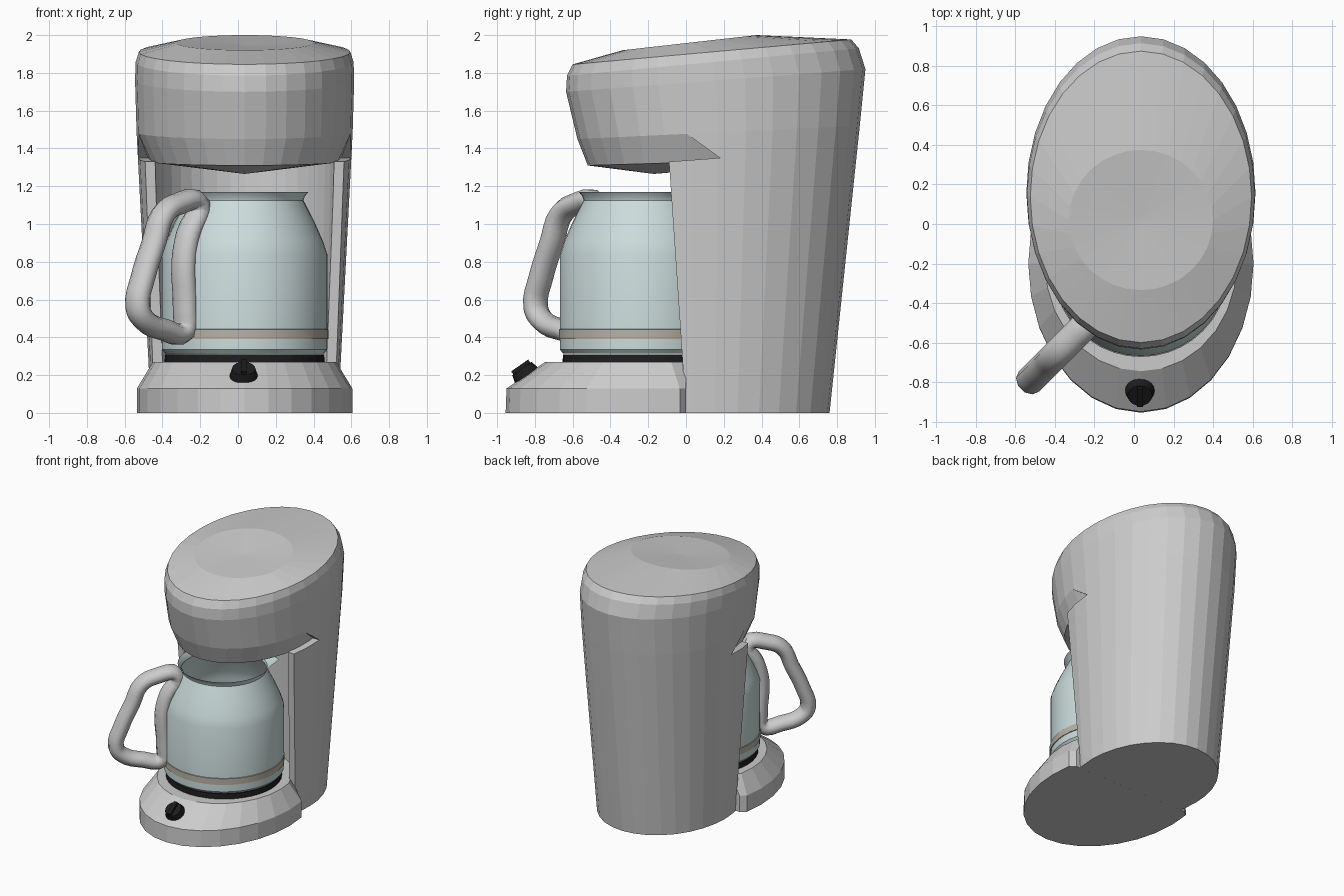
import bpy, bmesh
from math import sin, cos, pi, radians
from mathutils import Vector, Matrix

if "Cube" in bpy.data.objects:
    bpy.data.objects.remove(bpy.data.objects["Cube"])

CX = 0.035          # shared centre line of the machine
CARAFE_Y = -0.23


def material(name, rgb):
    m = bpy.data.materials.new(name)
    m.diffuse_color = (*rgb, 1)
    m.use_nodes = True
    m.node_tree.nodes["Principled BSDF"].inputs["Base Color"].default_value = m.diffuse_color
    return m


BLACK = material("black", (0.012, 0.012, 0.012))
GLASS = material("glass", (0.60, 0.71, 0.71))
BAND = material("band", (0.48, 0.45, 0.38))


def finish(bm, name, mat=None, smooth=False):
    bmesh.ops.recalc_face_normals(bm, faces=bm.faces)
    me = bpy.data.meshes.new(name)
    bm.to_mesh(me)
    bm.free()
    ob = bpy.data.objects.new(name, me)
    bpy.context.collection.objects.link(ob)
    if mat:
        me.materials.append(mat)
    if smooth:
        activate(ob)
        bpy.ops.object.shade_smooth_by_angle(angle=radians(30))
    return ob


def activate(ob):
    bpy.ops.object.select_all(action='DESELECT')
    ob.select_set(True)
    bpy.context.view_layer.objects.active = ob


def ring(y0, y1, half_x, z0, z1, n=32, y_max=9):
    """Ellipse from y0 to y1, tilted from height z0 at the front to z1 at the back."""
    pts = []
    for i in range(n):
        a = 2 * pi * i / n
        t = (1 - cos(a)) / 2
        pts.append(Vector((CX + half_x * sin(a), min(y0 + (y1 - y0) * t, y_max), z0 + (z1 - z0) * t)))
    return pts


def loft(name, rings, bottom=None, top=None, **kw):
    """Skin rings together; the ends are flat caps or fans to a given tip."""
    bm = bmesh.new()
    vs = [[bm.verts.new(p) for p in r] for r in rings]
    n = len(vs[0])
    for lo, hi in zip(vs, vs[1:]):
        for i in range(n):
            j = (i + 1) % n
            bm.faces.new((lo[i], lo[j], hi[j], hi[i]))
    for loop, tip in ((vs[0], bottom), (vs[-1], top)):
        if tip:
            t = bm.verts.new(tip)
            for i in range(n):
                bm.faces.new((loop[i], loop[(i + 1) % n], t))
        else:
            bm.faces.new(loop)
    return finish(bm, name, **kw)


def cylinder(name, r1, r2, z0, z1, y, n=40, **kw):
    bm = bmesh.new()
    bmesh.ops.create_cone(bm, cap_ends=True, segments=n, radius1=r1, radius2=r2, depth=z1 - z0,
                          matrix=Matrix.Translation((CX, y, (z0 + z1) / 2)))
    return finish(bm, name, **kw)


def cut(ob, cutter):
    activate(ob)
    mod = ob.modifiers.new("cut", 'BOOLEAN')
    mod.operation, mod.solver, mod.object = 'DIFFERENCE', 'EXACT', cutter
    bpy.ops.object.modifier_apply(modifier=mod.name)
    bpy.data.objects.remove(cutter)


# Brewing head with sloped lid and conical underside
shoulder = ring(-0.575, 0.92, 0.572, 1.45, 1.52)
loft("head", [
    ring(-0.52, 0.80, 0.50, 1.31, 1.35),
    shoulder,
    ring(-0.635, 0.95, 0.58, 1.70, 1.82),
    ring(-0.63, 0.915, 0.577, 1.785, 1.93),
    ring(-0.60, 0.875, 0.56, 1.845, 1.977),
    ring(-0.335, 0.375, 0.365, 1.92, 2.0),
], bottom=(CX, -0.17, 1.265), top=(CX, 0.02, 1.945))

# Rear column, trimmed in front and hollowed for the carafe
column = loft("column", [ring(-0.45, 0.76, 0.495, 0, 0), shoulder])
bm = bmesh.new()
profile = [(-1, -0.1), (0.007, -0.1), (-0.09, 1.33), (0.18, 1.35), (0, 1.48), (-0.1, 1.7), (-1, 1.7)]
face = bm.faces.new([bm.verts.new((-1, y, z)) for y, z in profile])
ext = bmesh.ops.extrude_face_region(bm, geom=[face])
bmesh.ops.translate(bm, vec=(2, 0, 0), verts=[v for v in ext["geom"] if isinstance(v, bmesh.types.BMVert)])
cut(column, finish(bm, "front_cutter"))
cut(column, cylinder("recess_cutter", 0.455, 0.48, 0.27, 1.40, -0.15))

# Base with bevelled front, ending flat against the column
loft("base", [
    ring(-0.955, 0.555, 0.57, 0, 0, 28, 0.0),
    ring(-0.95, 0.55, 0.57, 0.13, 0.13, 28, 0.0),
    ring(-0.745, 0.345, 0.485, 0.27, 0.27, 28, 0.0),
])

# Hot plate
cylinder("hot_plate", 0.425, 0.42, 0.265, 0.31, CARAFE_Y, mat=BLACK)

# Control knob on the bevel
bm = bmesh.new()
tilt = Vector((0, -0.57, 0.82)).to_track_quat('Z', 'Y').to_matrix().to_4x4()
place = Matrix.Translation((CX - 0.005, -0.852, 0.21)) @ tilt
bmesh.ops.create_cone(bm, cap_ends=True, segments=20, radius1=0.078, radius2=0.062, depth=0.06, matrix=place)
bmesh.ops.create_cube(bm, size=1, matrix=place @ Matrix.Translation((0, 0, 0.035)) @ Matrix.Diagonal((0.03, 0.11, 0.03, 1)))
finish(bm, "knob", mat=BLACK)


# Glass carafe: open lathe with a pulled pouring lip
def lathe(name, prof, mat, n=40, lip=0.0, close=False):
    bm = bmesh.new()
    rows = []
    for k, (r, z) in enumerate(prof):
        row = []
        for i in range(n):
            a = 2 * pi * i / n
            pull = lip * max(0, 1 - abs(a - pi / 4) / 0.35) if k == len(prof) - 1 else 0
            row.append(bm.verts.new((CX + (r + pull) * cos(a), CARAFE_Y + (r + pull) * sin(a), z)))
        rows.append(row)
    for lo, hi in zip(rows, rows[1:]):
        for i in range(n):
            j = (i + 1) % n
            bm.faces.new((lo[i], lo[j], hi[j], hi[i]))
    if close:
        bm.faces.new(rows[0])
    return finish(bm, name, mat=mat, smooth=True)


lathe("carafe", [(0.42, 0.315), (0.438, 0.335), (0.438, 0.84), (0.415, 0.91), (0.375, 1.0),
                 (0.33, 1.09), (0.312, 1.125), (0.318, 1.145), (0.338, 1.17)], GLASS, lip=0.07, close=True)
lathe("carafe_band", [(0.437, 0.39), (0.443, 0.392), (0.443, 0.442), (0.437, 0.444)], BAND)

# Carafe handle: closed loop tube, in the vertical plane pointing front left
loop = [(0.35, 1.105), (0.50, 1.105), (0.61, 1.05), (0.68, 0.90), (0.76, 0.72), (0.80, 0.56),
        (0.75, 0.49), (0.60, 0.44), (0.46, 0.43), (0.445, 0.55), (0.455, 0.80), (0.42, 0.95)]
cu = bpy.data.curves.new("handle", 'CURVE')
cu.dimensions = '3D'
cu.bevel_depth, cu.bevel_resolution, cu.resolution_u = 0.058, 3, 4
sp = cu.splines.new('BEZIER')
sp.bezier_points.add(len(loop) - 1)
for p, (r, z) in zip(sp.bezier_points, loop):
    p.co = (r, 0, z)
    p.handle_left_type = p.handle_right_type = 'AUTO'
sp.use_cyclic_u = True
handle = bpy.data.objects.new("carafe_handle", cu)
bpy.context.collection.objects.link(handle)
handle.location = (CX, CARAFE_Y, 0)
handle.rotation_euler.z = radians(225)
handle.scale.y = 1.25
activate(handle)
bpy.ops.object.convert(target='MESH')
bpy.ops.object.shade_smooth_by_angle(angle=radians(40))
